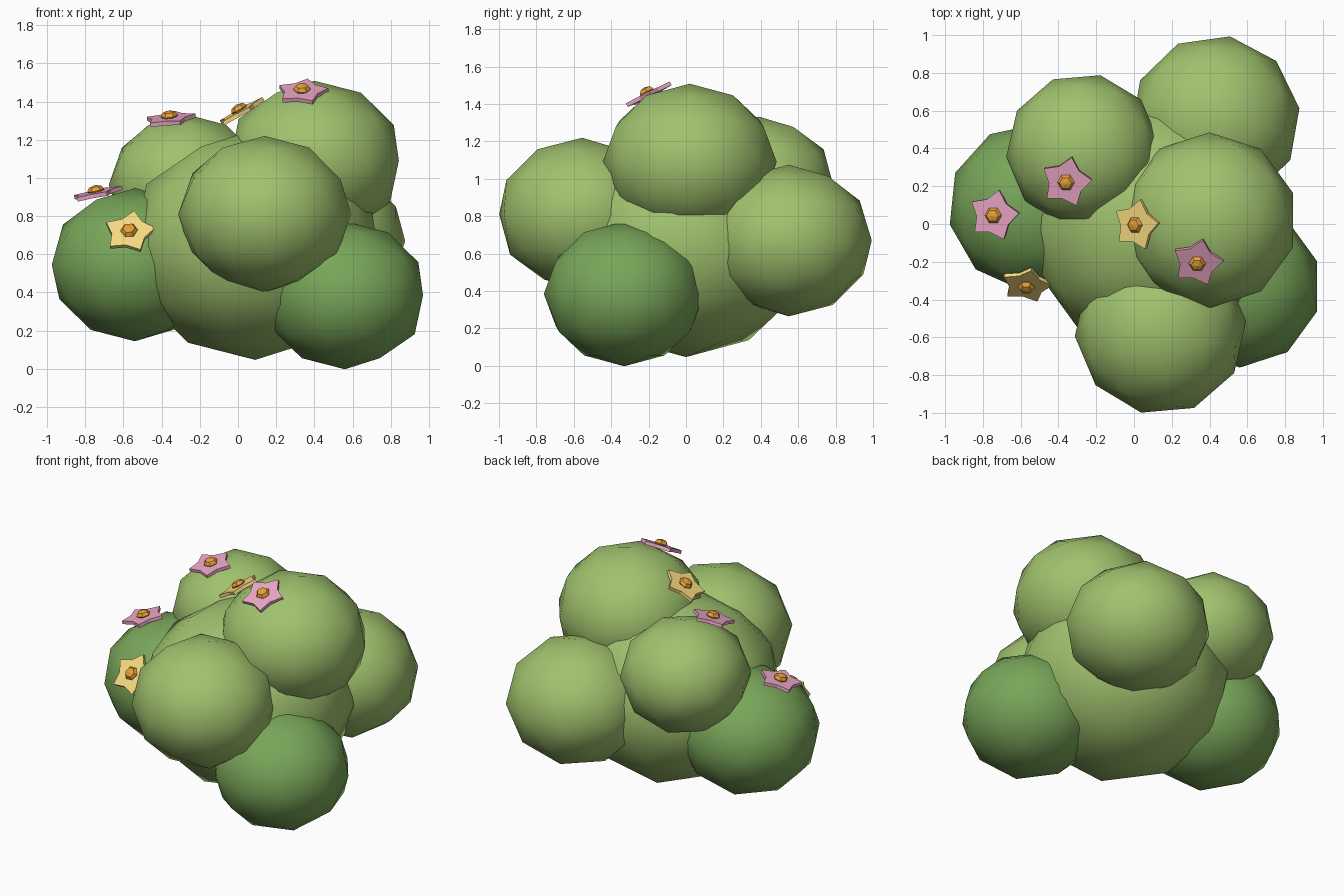
import bpy, math
from mathutils import Vector, Quaternion

if "Cube" in bpy.data.objects:
    bpy.data.objects.remove(bpy.data.objects["Cube"])


def material(name, rgb):
    m = bpy.data.materials.new(name)
    m.diffuse_color = (*rgb, 1)
    m.use_nodes = True
    m.node_tree.nodes["Principled BSDF"].inputs["Base Color"].default_value = m.diffuse_color
    return m


LIGHT = material("light_leaf", (0.35, 0.54, 0.155))
DARK = material("dark_leaf", (0.19, 0.38, 0.10))
PINK = material("pink_petal", (0.82, 0.38, 0.55))
YELLOW = material("yellow_petal", (0.93, 0.70, 0.22))
ORANGE = material("flower_centre", (0.79, 0.35, 0.04))


def leaf_clump(name, centre, radius, turn, mat):
    bpy.ops.mesh.primitive_ico_sphere_add(
        subdivisions=2, radius=radius, location=centre,
        rotation=(0, 0, math.radians(turn)))
    ob = bpy.context.object
    ob.name = name
    ob.scale.z = 0.9
    ob.data.materials.append(mat)
    bpy.ops.object.shade_smooth()


def flower(name, centre, normal, mat):
    normal = Vector(normal).normalized()
    quat = Vector((0, 0, 1)).rotation_difference(normal)
    quat = quat @ Quaternion((0, 0, 1), math.radians(5))
    # five-pointed petal plate
    n, half = 10, 0.011
    verts = []
    for z in (-half, half):
        for i in range(n):
            r = 0.138 if i % 2 == 0 else 0.092
            a = i * math.tau / n
            verts.append((r * math.cos(a), r * math.sin(a), z))
    faces = [list(range(n))[::-1], list(range(n, 2 * n))]
    faces += [(i, (i + 1) % n, n + (i + 1) % n, n + i) for i in range(n)]
    mesh = bpy.data.meshes.new(name + "_petals")
    mesh.from_pydata(verts, [], faces)
    mesh.materials.append(mat)
    petals = bpy.data.objects.new(name + "_petals", mesh)
    bpy.context.collection.objects.link(petals)
    petals.location = Vector(centre) - normal * 0.018
    petals.rotation_mode = 'QUATERNION'
    petals.rotation_quaternion = quat
    # domed centre
    bpy.ops.mesh.primitive_uv_sphere_add(segments=6, ring_count=4, radius=0.046,
                                         location=centre)
    dome = bpy.context.object
    dome.name = name + "_centre"
    dome.scale.z = 0.6
    dome.rotation_mode = 'QUATERNION'
    dome.rotation_quaternion = quat @ Quaternion((0, 0, 1), math.radians(25))
    dome.data.materials.append(ORANGE)


# foliage: name, centre, radius, turn, material
for clump in (
    ("core_clump", (0.09, 0.0, 0.65), 0.67, 0, LIGHT),
    ("top_clump", (0.40, 0.02, 1.09), 0.465, 0, LIGHT),
    ("front_clump", (0.14, -0.555, 0.81), 0.455, -13, LIGHT),
    ("back_right_clump", (0.43, 0.55, 0.67), 0.45, -10, LIGHT),
    ("back_left_clump", (-0.27, 0.39, 0.965), 0.408, -13, LIGHT),
    ("left_clump", (-0.54, 0.09, 0.545), 0.445, -6, DARK),
    ("right_clump", (0.56, -0.33, 0.385), 0.43, 0, DARK),
):
    leaf_clump(*clump)

# blossoms: name, centre, facing direction, material
for bloom in (
    ("top_flower", (0.335, -0.21, 1.465), (-0.04, -0.45, 0.9), PINK),
    ("back_flower", (-0.36, 0.22, 1.325), (-0.12, -0.22, 1), PINK),
    ("left_flower", (-0.745, 0.045, 0.935), (-0.22, -0.1, 1), PINK),
    ("middle_flower", (0.005, -0.005, 1.36), (-0.5, -0.08, 0.87), YELLOW),
    ("front_flower", (-0.57, -0.335, 0.725), (-0.07, -0.78, 0.62), YELLOW),
):
    flower(*bloom)
